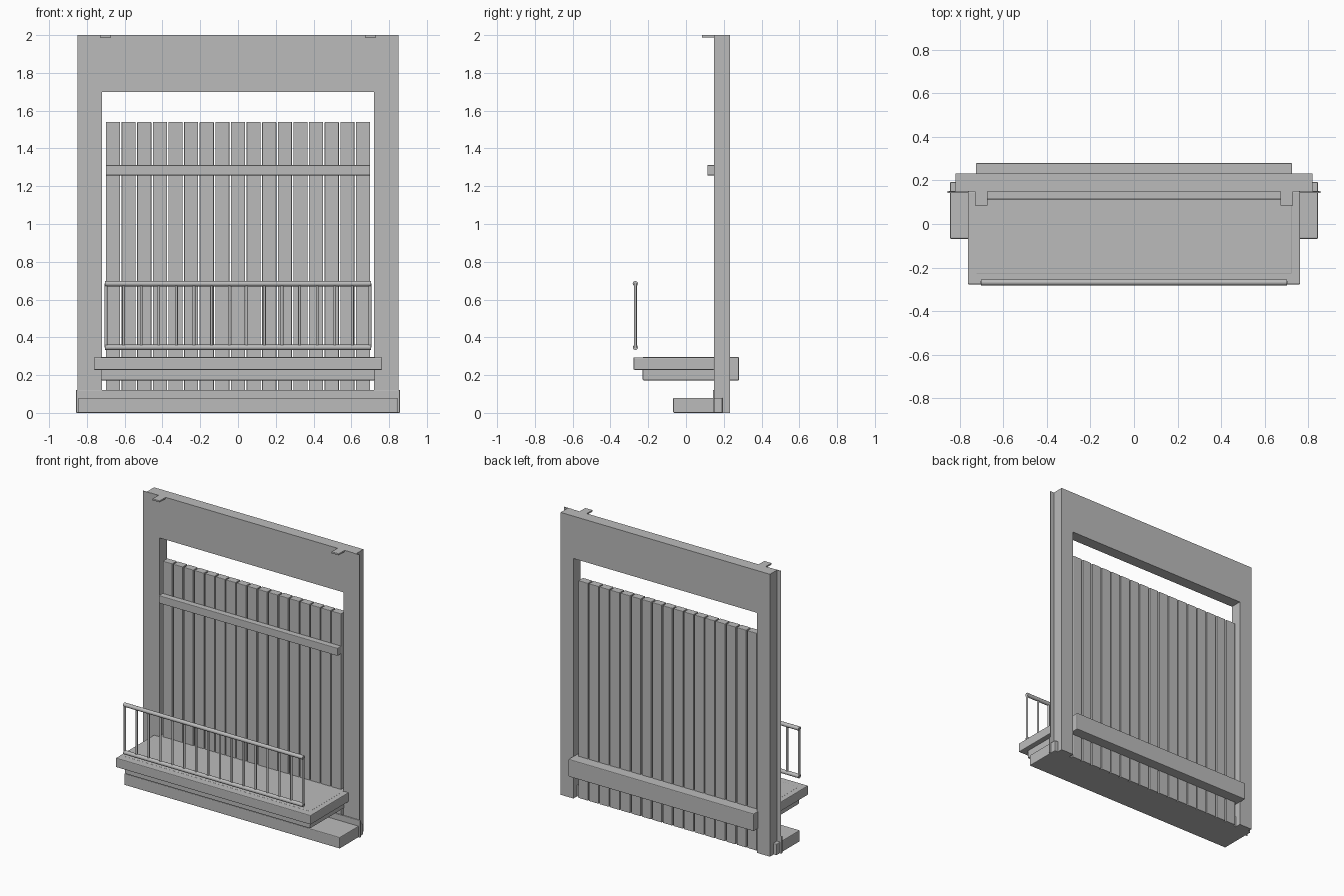
import bpy, bmesh
from mathutils import Vector, Matrix

if "Cube" in bpy.data.objects:
    bpy.data.objects.remove(bpy.data.objects["Cube"])

grey = bpy.data.materials.new("plain grey")
grey.diffuse_color = (0.5, 0.5, 0.5, 1)
grey.use_nodes = True
grey.node_tree.nodes["Principled BSDF"].inputs["Base Color"].default_value = grey.diffuse_color


def finish(name, bm):
    bmesh.ops.recalc_face_normals(bm, faces=bm.faces)
    me = bpy.data.meshes.new(name)
    bm.to_mesh(me)
    bm.free()
    me.materials.append(grey)
    ob = bpy.data.objects.new(name, me)
    bpy.context.collection.objects.link(ob)
    return ob


def box(name, x, y, z, bevel=0.0):
    """Box from (min, max) ranges, with optional narrow chamfers."""
    bm = bmesh.new()
    bmesh.ops.create_cube(bm, size=1)
    for v in bm.verts:
        v.co = Vector([(r[0] + r[1]) / 2 + c * (r[1] - r[0]) for r, c in zip((x, y, z), v.co)])
    ob = finish(name, bm)
    if bevel:
        mod = ob.modifiers.new("chamfer", 'BEVEL')
        mod.width = bevel
        mod.segments = 2
    return ob


def rod(name, a, b, r, sides=12):
    """Round bar between two points."""
    a, b = Vector(a), Vector(b)
    d = b - a
    bm = bmesh.new()
    turn = d.to_track_quat('Z', 'Y').to_matrix().to_4x4()
    bmesh.ops.create_cone(bm, cap_ends=True, segments=sides, radius1=r, radius2=r, depth=d.length,
                          matrix=Matrix.Translation((a + b) / 2) @ turn)
    for f in bm.faces:
        f.smooth = len(f.verts) == 4
    for e in bm.edges:
        e.smooth = all(len(f.verts) == 4 for f in e.link_faces)
    return finish(name, bm)


# Surround: one arch-shaped profile extruded in y
bm = bmesh.new()
outline = [(-.82, 0), (-.72, 0), (-.72, 1.7), (.72, 1.7), (.72, 0), (.82, 0), (.82, 2), (-.82, 2)]
face = bm.faces.new([bm.verts.new((x, .15, z)) for x, z in outline])
ext = bmesh.ops.extrude_face_region(bm, geom=[face])
bmesh.ops.translate(bm, vec=(0, .082, 0), verts=[g for g in ext["geom"] if isinstance(g, bmesh.types.BMVert)])
finish("door_surround", bm)

# Thin side flanges and top brackets
for s, side in ((-1, "left"), (1, "right")):
    box(side + "_flange", sorted((s * .795, s * .85)), (.148, .152), (0, 2))
    box(side + "_top_bracket", sorted((s * .673, s * .73)), (.085, .21), (1.988, 2.0), .002)

# Vertical planks
count, pitch, width = 17, .0827, .0745
for i in range(count):
    cx = (i - (count - 1) / 2) * pitch
    box(f"plank_{i + 1}", (cx - width / 2, cx + width / 2), (.155, .207), (0, 1.54), .003)
box("upper_cross_rail", (-.70, .70), (.113, .157), (1.257, 1.312), .004)

# Balcony core beam passing through the planks, and its trim slab
box("balcony_beam", (-.726, .726), (-.229, .28), (.172, .296), .005)
box("balcony_slab", (-.763, .763), (-.278, .15), (.228, .294), .005)

# Bottom step and kick plate
box("bottom_step", (-.845, .845), (-.068, .193), (0, .08), .005)
box("kick_plate", (-.857, .857), (.142, .152), (0, .122), .003)

# Railing
ry = -.268
for z, name in ((.347, "lower_handrail"), (.684, "upper_handrail")):
    rod(name, (-.703, ry, z), (.703, ry, z), .014)
for i in range(16):
    x = -.699 + i * 1.398 / 15
    rod(f"baluster_{i + 1}", (x, ry, .347), (x, ry, .684), .0075)
